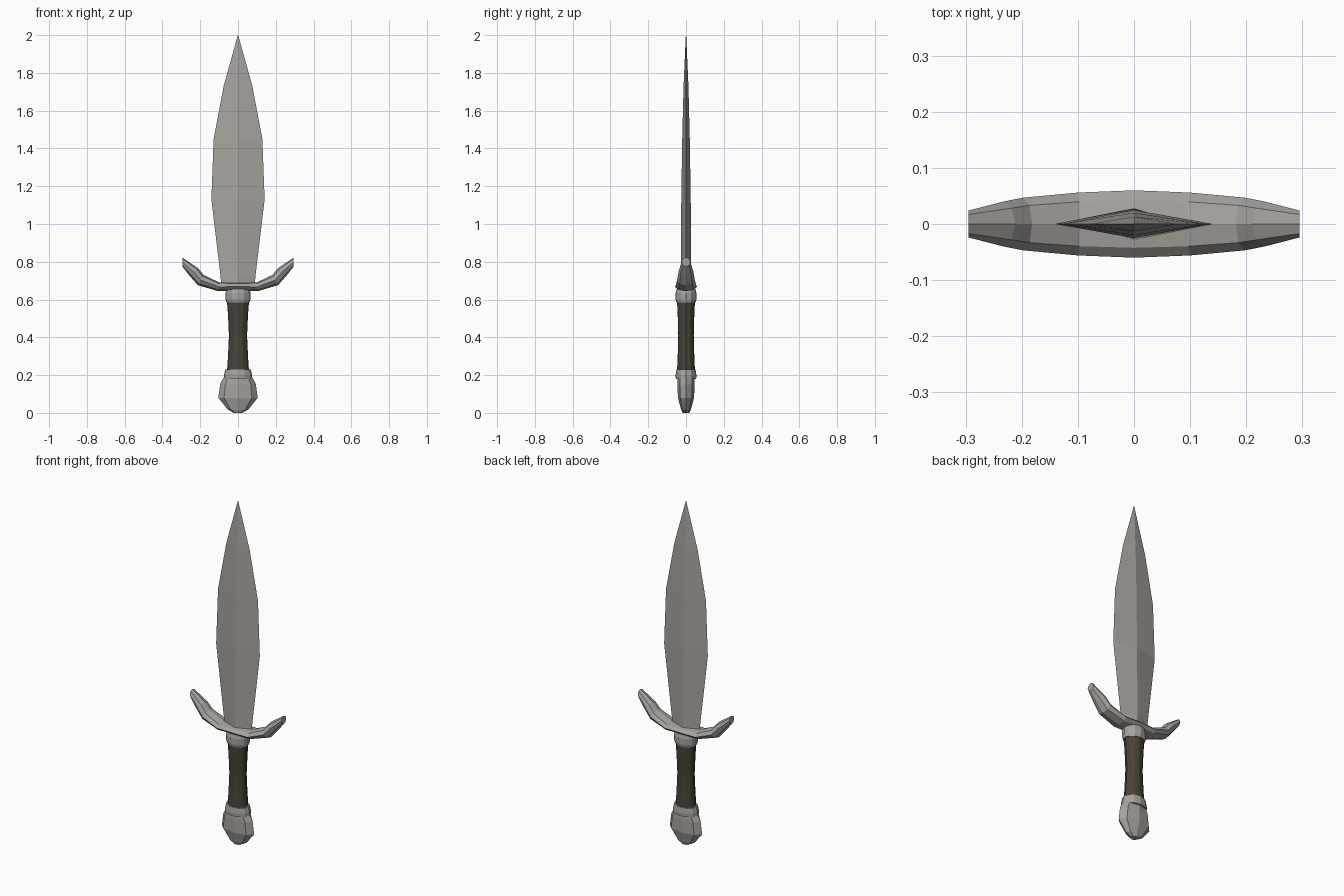
import bpy, bmesh, math
from mathutils import Vector

if "Cube" in bpy.data.objects:
    bpy.data.objects.remove(bpy.data.objects["Cube"])


def material(name, rgb):
    m = bpy.data.materials.new(name)
    m.diffuse_color = (*rgb, 1)
    m.use_nodes = True
    m.node_tree.nodes["Principled BSDF"].inputs["Base Color"].default_value = m.diffuse_color
    return m


STEEL = material("worn steel", (0.39, 0.365, 0.345))
LEATHER = material("dark leather", (0.066, 0.055, 0.042))


def loft(name, rings, mat):
    """Skin a list of equal-length rings and close both ends."""
    bm = bmesh.new()
    loops = [[bm.verts.new(p) for p in ring] for ring in rings]
    n = len(loops[0])
    for a, b in zip(loops, loops[1:]):
        for i in range(n):
            j = (i + 1) % n
            bm.faces.new((a[i], a[j], b[j], b[i]))
    bm.faces.new(loops[0][::-1])
    bm.faces.new(loops[-1])
    bmesh.ops.remove_doubles(bm, verts=bm.verts, dist=0.0005)
    bmesh.ops.recalc_face_normals(bm, faces=bm.faces)
    me = bpy.data.meshes.new(name)
    bm.to_mesh(me)
    bm.free()
    me.materials.append(mat)
    ob = bpy.data.objects.new(name, me)
    bpy.context.collection.objects.link(ob)
    return ob


def turned(name, profile, sides, mat):
    """Elliptical stack from (z, half width, half depth) rows."""
    angles = [2 * math.pi * i / sides for i in range(sides)]
    return loft(name, [[(rx * math.cos(a), ry * math.sin(a), z) for a in angles]
                       for z, rx, ry in profile], mat)


# Leaf-shaped blade with a diamond section
turned("blade", [(0.66, 0.088, 0.028), (0.72, 0.092, 0.028), (1.13, 0.141, 0.025),
                 (1.45, 0.129, 0.020), (1.73, 0.076, 0.013), (2.0, 0.001, 0.001)], 4, STEEL)

# Upswept guard: oval section swept along a mirrored path
# rows: x, z, lean of the section, half height, half depth
half = [(0.0, 0.669, 0.0, 0.022, 0.060), (0.10, 0.667, 0.16, 0.023, 0.056),
        (0.197, 0.703, 0.52, 0.031, 0.047), (0.233, 0.745, 0.80, 0.030, 0.040),
        (0.295, 0.799, 0.0, 0.024, 0.024)]
path = [(-x, z, -t, h, d) for x, z, t, h, d in half[:0:-1]] + half
rings = []
for x, z, t, h, d in path:
    up = Vector((-math.sin(t), 0, math.cos(t)))
    rings.append([Vector((x, 0, z)) + up * h * math.sin(a) + Vector((0, d * math.cos(a), 0))
                  for a in [math.pi * i / 4 for i in range(8)]])
loft("guard", rings, STEEL)

# Collar under the guard
turned("upper_collar", [(0.585, 0.062, 0.051), (0.60, 0.066, 0.055),
                        (0.635, 0.066, 0.055), (0.655, 0.060, 0.050)], 12, STEEL)

# Waisted grip
turned("grip", [(0.21, 0.059, 0.048), (0.30, 0.053, 0.044), (0.41, 0.048, 0.041),
                (0.52, 0.053, 0.044), (0.60, 0.059, 0.048)], 12, LEATHER)

# Collar above the pommel
turned("lower_collar", [(0.18, 0.074, 0.054), (0.20, 0.074, 0.055),
                        (0.23, 0.068, 0.051), (0.231, 0.056, 0.045)], 12, STEEL)

# Flattened pommel
turned("pommel", [(0.0, 0.022, 0.018), (0.018, 0.055, 0.026), (0.08, 0.104, 0.043),
                  (0.15, 0.095, 0.045), (0.185, 0.078, 0.044)], 8, STEEL)
